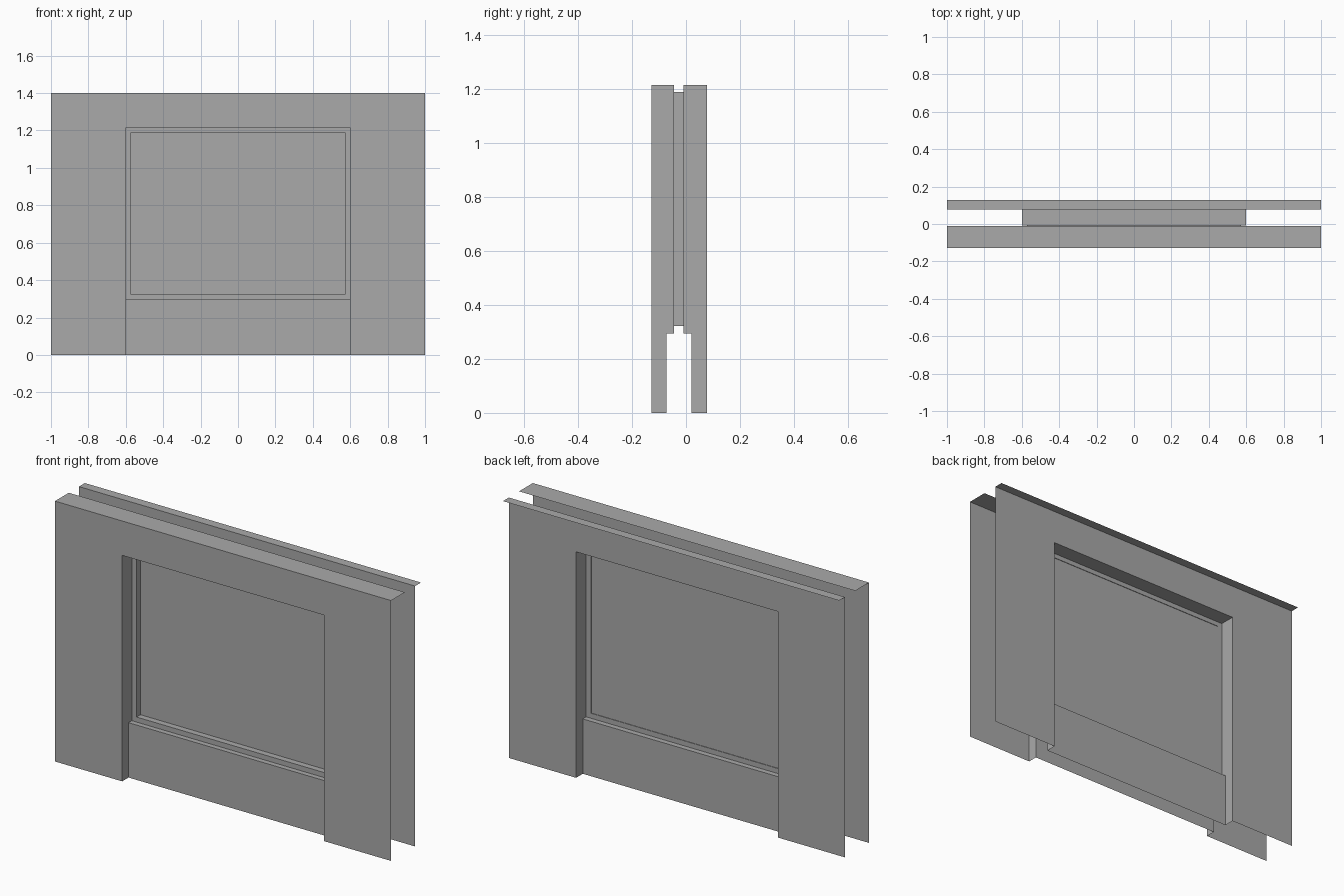
import bpy
import bmesh

cube = bpy.data.objects.get("Cube")
if cube:
    bpy.data.objects.remove(cube, do_unlink=True)

grey = bpy.data.materials.new("plain grey")
grey.use_nodes = True
tone = (0.4, 0.4, 0.4, 1)
grey.diffuse_color = tone
grey.node_tree.nodes["Principled BSDF"].inputs["Base Color"].default_value = tone

# Shared dimensions
WIDE, TALL = 1.0, 1.4
OPEN_X, OPEN_TOP, SILL = 0.6, 1.215, 0.295
PANE_X, PANE_LOW, PANE_TOP = 0.572, 0.322, 1.19
PANE_Y = -0.012


def arch(x, low, top, y):
    """Open path up one side, across the top and down the other."""
    return [(-x, y, low), (-x, y, top), (x, y, top), (x, y, low)]


def line(x, y, z):
    return [(-x, y, z), (x, y, z)]


def sheet(name, strips, outward):
    """Thin surface made of strips, each spanning two matching paths."""
    bm = bmesh.new()
    for a, b, closed in strips:
        va = [bm.verts.new(p) for p in a]
        vb = [bm.verts.new(p) for p in b]
        n = len(a)
        for i in range(n if closed else n - 1):
            j = (i + 1) % n
            ring = [va[i], va[j], vb[j], vb[i]]
            bm.faces.new(ring if outward < 0 else ring[::-1])
    bmesh.ops.remove_doubles(bm, verts=bm.verts, dist=0.0001)
    mesh = bpy.data.meshes.new(name)
    bm.to_mesh(mesh)
    bm.free()
    mesh.materials.append(grey)
    obj = bpy.data.objects.new(name, mesh)
    bpy.context.collection.objects.link(obj)


def build_side(side, wall_y, ledge_y, panel_y, frame_y, outward):
    # Wall sheet around the opening, with its top ledge
    sheet(side + "_wall", [
        (arch(WIDE, 0, TALL, wall_y), arch(OPEN_X, 0, OPEN_TOP, wall_y), False)], outward)
    sheet(side + "_top_ledge", [
        (line(WIDE, max(wall_y, ledge_y), TALL), line(WIDE, min(wall_y, ledge_y), TALL), False)], -1)

    # Jambs and head of the opening, shallower below the sill
    reveal = [(arch(OPEN_X, SILL, OPEN_TOP, wall_y),
               arch(OPEN_X, SILL, OPEN_TOP, frame_y), False)]
    for x in (-OPEN_X, OPEN_X):
        pair = [[(x, y, 0), (x, y, SILL)] for y in (wall_y, panel_y)]
        if x > 0:
            pair.reverse()
        reveal.append((pair[0], pair[1], False))
    sheet(side + "_opening_reveal", reveal, outward)

    # Panel below the window and its sill
    sheet(side + "_sill_panel", [
        (line(OPEN_X, frame_y, SILL), line(OPEN_X, panel_y, SILL), False),
        (line(OPEN_X, panel_y, SILL), line(OPEN_X, panel_y, 0), False)], outward)

    # Window frame face and the return running in to the pane
    inner = arch(PANE_X, PANE_LOW, PANE_TOP, frame_y)
    sheet(side + "_window_frame", [
        (arch(OPEN_X, SILL, OPEN_TOP, frame_y), inner, True),
        (inner, arch(PANE_X, PANE_LOW, PANE_TOP, PANE_Y), True)], outward)


build_side("front", -0.127, -0.01, -0.073, -0.045, -1)
build_side("back", 0.077, 0.127, 0.02, -0.009, 1)

# Window pane between both frames
sheet("window_pane", [
    (line(PANE_X, PANE_Y, PANE_TOP), line(PANE_X, PANE_Y, PANE_LOW), False)], -1)
